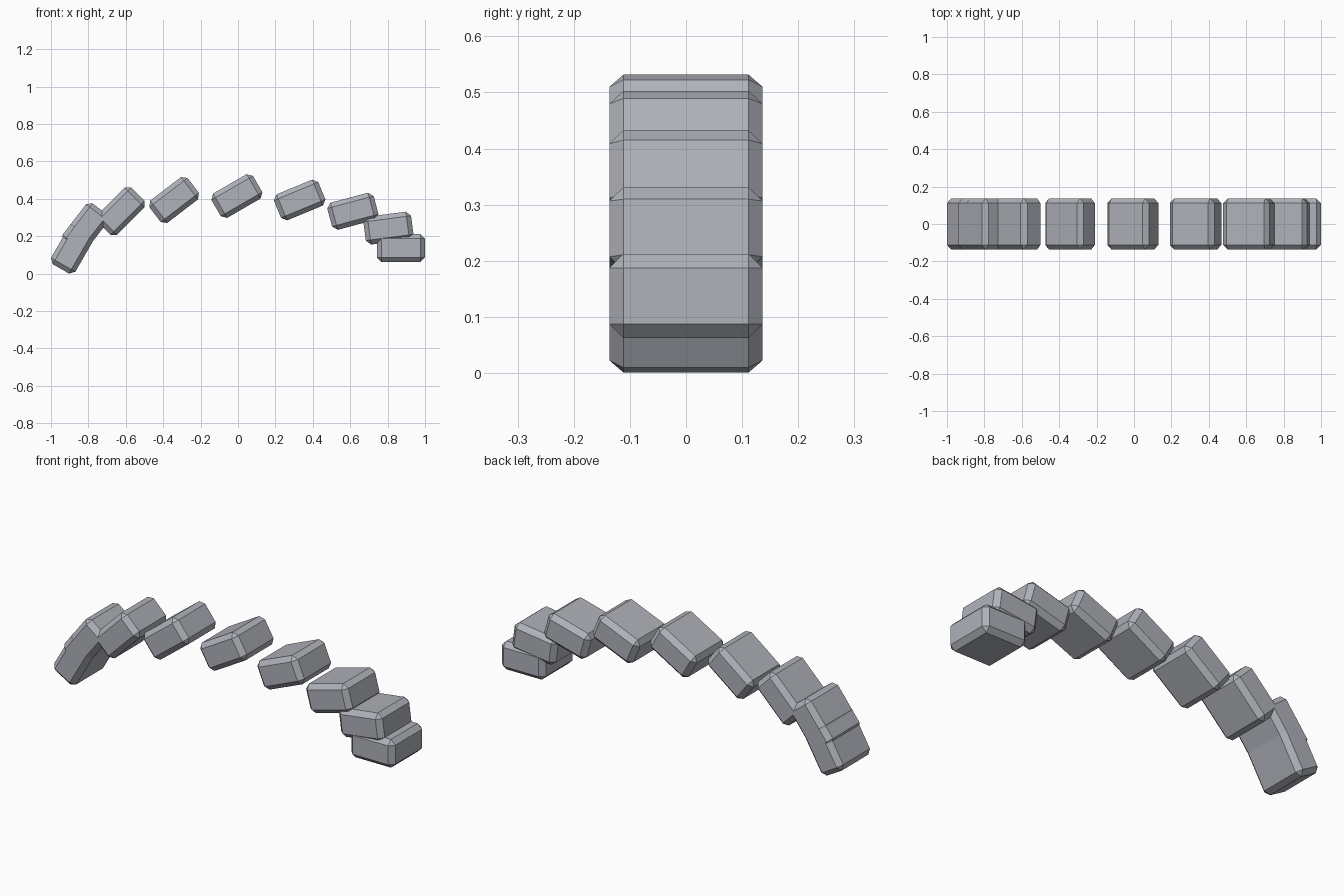
import bpy
from math import cos, sin, pi, radians

if "Cube" in bpy.data.objects:
    bpy.data.objects.remove(bpy.data.objects["Cube"])

COUNT = 9
SIZE = (0.257, 0.273, 0.15)      # block length, depth, thickness
RX, RZ = 0.877, 0.278            # half-ellipse path radii
X0, Z0 = -0.006, 0.137           # path centre

stone = bpy.data.materials.new("stone")
stone.diffuse_color = (0.43, 0.445, 0.49, 1)
stone.use_nodes = True
stone.node_tree.nodes["Principled BSDF"].inputs["Base Color"].default_value = stone.diffuse_color


def block(name, x, z, tilt):
    """Chamfered flat-sided block, tilted about the depth axis."""
    bpy.ops.mesh.primitive_cube_add(size=1, location=(x, 0, z))
    ob = bpy.context.object
    ob.name = name
    ob.scale = SIZE
    bpy.ops.object.transform_apply(location=False, rotation=False, scale=True)
    ob.rotation_euler = (0, -radians(tilt), 0)
    ob.data.materials.append(stone)
    bev = ob.modifiers.new("chamfer", 'BEVEL')
    bev.width = 0.025
    bev.segments = 1
    bev.limit_method = 'NONE'
    return ob


# Blocks along the arch, right to left, each tilted a little further
for i in range(COUNT):
    a = pi * i / (COUNT - 1)
    block(f"arch_block_{i + 1}", X0 + RX * cos(a), Z0 + RZ * sin(a), 7.5 * i)
